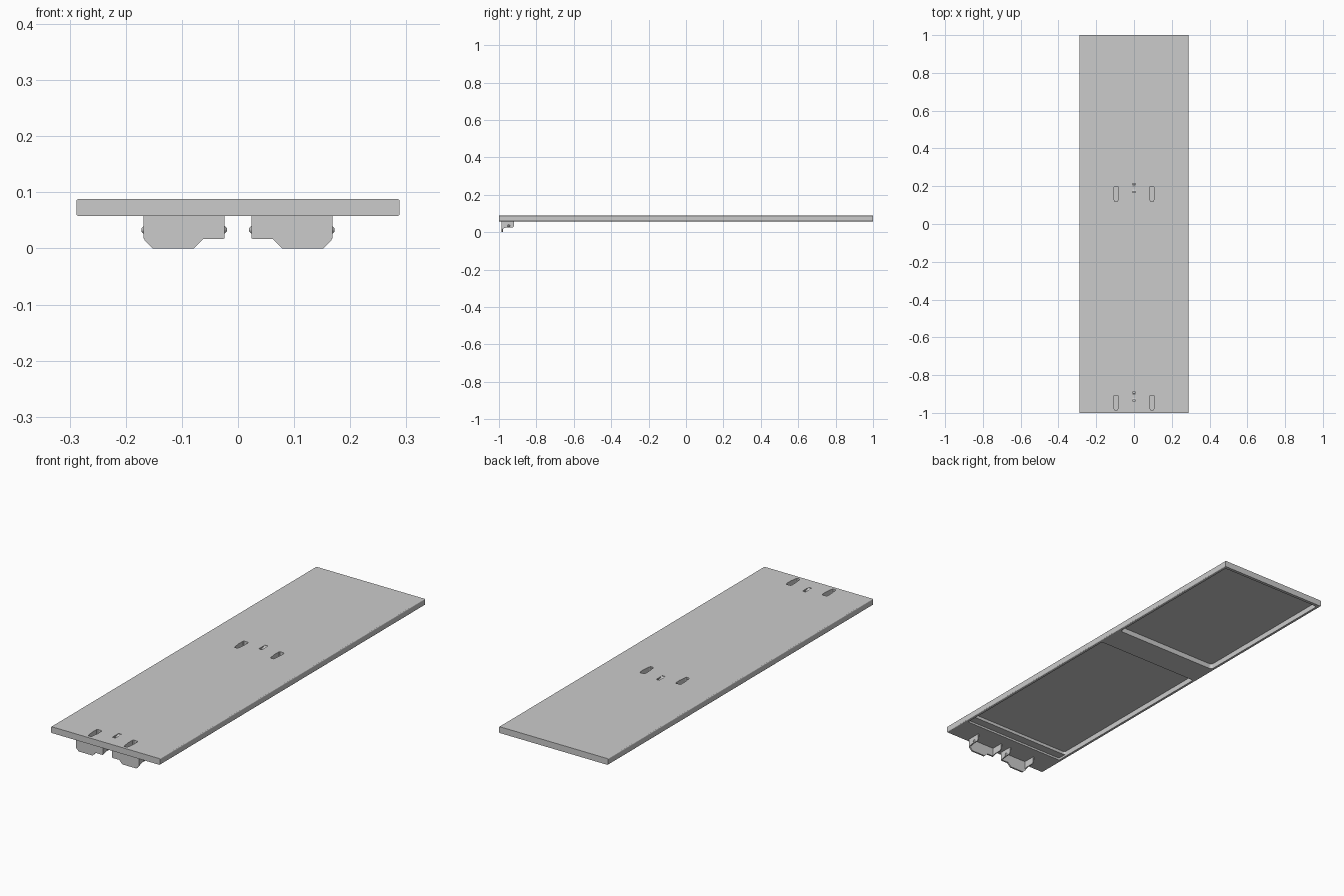
import bpy, bmesh, math
from mathutils import Vector

if "Cube" in bpy.data.objects:
    bpy.data.objects.remove(bpy.data.objects["Cube"])

Z0, Z1 = 0.058, 0.088      # underside and top of the shelf
HW = 0.288                 # half width


def prism(name, pts, a, b, axis, bevel=0.0):
    """Extrude a 2D outline between a and b along the given axis."""
    place = {'x': lambda p, t: (t, p[0], p[1]),
             'y': lambda p, t: (p[0], t, p[1]),
             'z': lambda p, t: (p[0], p[1], t)}[axis]
    bm = bmesh.new()
    lo = [bm.verts.new(place(p, a)) for p in pts]
    hi = [bm.verts.new(place(p, b)) for p in pts]
    n = len(pts)
    bm.faces.new(lo)
    bm.faces.new(hi[::-1])
    for i in range(n):
        bm.faces.new((lo[i], lo[(i + 1) % n], hi[(i + 1) % n], hi[i]))
    bmesh.ops.recalc_face_normals(bm, faces=bm.faces)
    if bevel:
        k = 'xyz'.index(axis)
        edges = [e for e in bm.edges if abs(e.verts[0].co[k] - e.verts[1].co[k]) > 1e-5]
        bmesh.ops.bevel(bm, geom=edges, offset=bevel, segments=3, profile=0.5, affect='EDGES')
    me = bpy.data.meshes.new(name)
    bm.to_mesh(me)
    bm.free()
    ob = bpy.data.objects.new(name, me)
    bpy.context.collection.objects.link(ob)
    return ob


def rect(u0, u1, v0, v1):
    return [(u0, v0), (u1, v0), (u1, v1), (u0, v1)]


def cut(target, cutter):
    m = target.modifiers.new("cut", 'BOOLEAN')
    m.operation = 'DIFFERENCE'
    m.solver = 'EXACT'
    m.object = cutter
    bpy.context.view_layer.objects.active = target
    bpy.ops.object.modifier_apply(modifier=m.name)
    bpy.data.objects.remove(cutter)


# Shelf panel with rounded long edges
shelf = prism("shelf_panel", rect(-HW, HW, Z0, Z1), -1, 1, 'y', 0.004)

# Underside pockets: rear, middle, and a shallow step at the front
for y0, y1, top, r in ((0.23, 0.985, 0.083, 0.012), (-0.825, 0.097, 0.083, 0.012),
                       (-0.865, -0.80, 0.068, 0.006)):
    cut(shelf, prism("pocket", rect(-0.274, 0.274, y0, y1), 0.04, top, 'z', r))

# Keyhole slots and centre slots in the top
for yb in (0.12, -0.985):
    for s in (-1, 1):
        key = [(-0.007, 0), (0.007, 0), (0.010, 0.008), (0.014, 0.042), (0.014, 0.072),
               (0.010, 0.077), (-0.010, 0.077), (-0.014, 0.072), (-0.014, 0.042), (-0.010, 0.008)]
        cut(shelf, prism("keyhole", [(s * 0.095 + x, yb + y) for x, y in key], 0.066, 0.1, 'z'))
    cut(shelf, prism("centre_slot", rect(-0.008, 0.008, yb + 0.047, yb + 0.095), 0.068, 0.1, 'z'))
    # Dipped strap bridging the centre slot
    c = yb + 0.071
    strap = [(c - 0.019, Z1), (c - 0.008, Z1 - 0.006), (c + 0.008, Z1 - 0.006), (c + 0.019, Z1),
             (c + 0.019, Z1 - 0.004), (c + 0.008, Z1 - 0.010), (c - 0.008, Z1 - 0.010), (c - 0.019, Z1 - 0.004)]
    prism("slot_strap", strap, -0.0085, 0.0085, 'x')

# Hanging hooks: front plate, two bent-back flanges, a dimple on each flange
for s, side in ((-1, "left"), (1, "right")):
    outline = [(0.026, Z0), (0.026, 0.017), (0.062, 0.017), (0.079, 0),
               (0.152, 0), (0.167, 0.015), (0.167, Z0)]
    prism(side + "_hook_plate", [(s * x, z) for x, z in outline], -0.986, -0.978, 'y')
    flange = [(-0.984, Z0 + 0.001), (-0.984, 0.018), (-0.962, 0.024), (-0.928, 0.024),
              (-0.920, 0.032), (-0.920, Z0 + 0.001)]
    for x, out, tag in ((0.024, -1, "inner"), (0.168, 1, "outer")):
        prism(f"{side}_{tag}_flange", flange, s * x, s * (x - out * 0.005), 'x')
        bm = bmesh.new()
        bmesh.ops.create_cone(bm, cap_ends=True, segments=16, radius1=0.007, radius2=0.003, depth=0.004)
        me = bpy.data.meshes.new("dimple")
        bm.to_mesh(me)
        bm.free()
        d = bpy.data.objects.new(f"{side}_{tag}_dimple", me)
        bpy.context.collection.objects.link(d)
        d.location = (s * (x + out * 0.002), -0.948, 0.033)
        d.rotation_euler = Vector((s * out, 0, 0)).to_track_quat('Z', 'Y').to_euler()
